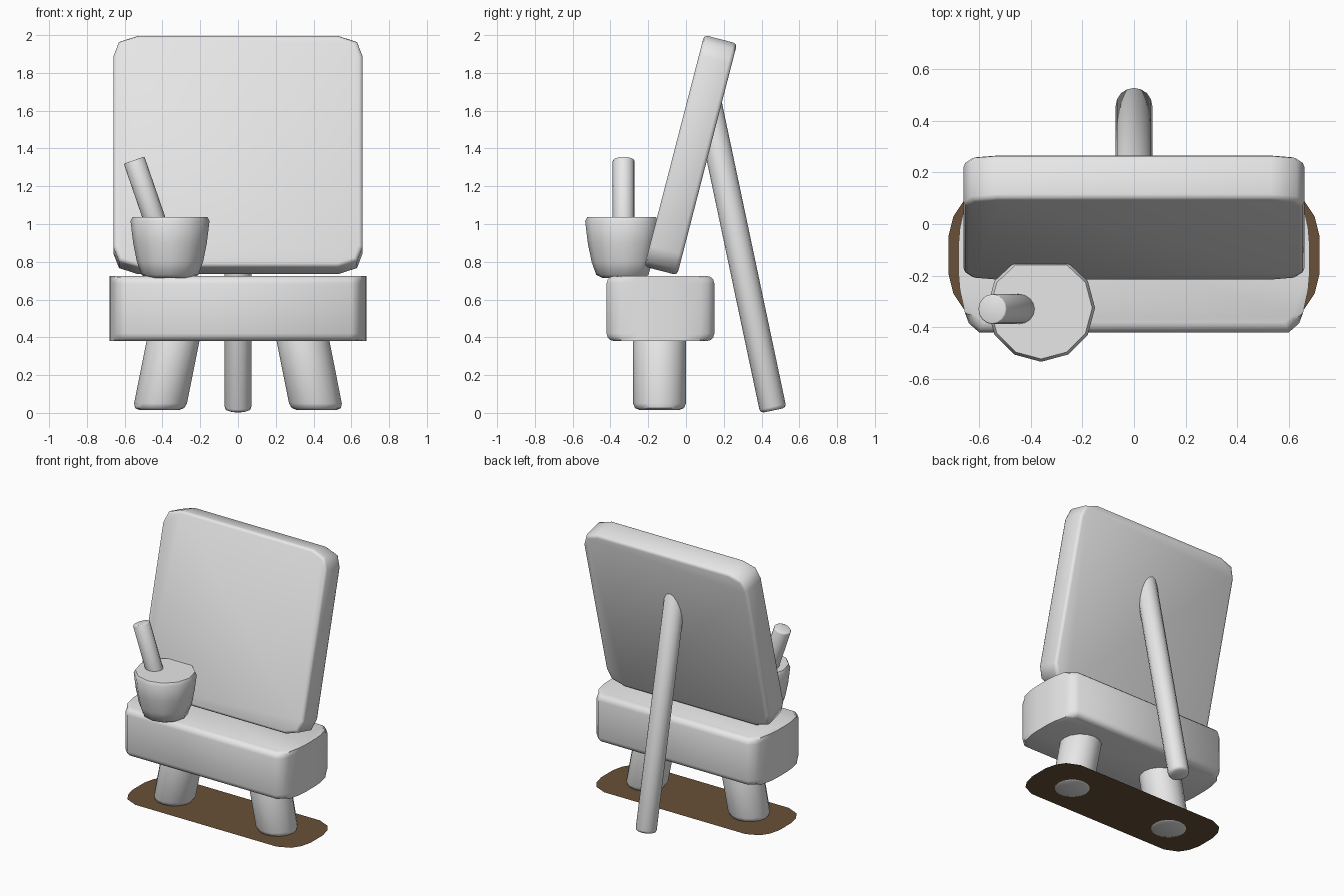
import bpy, bmesh, math
from mathutils import Matrix, Vector

cube = bpy.data.objects.get("Cube")
if cube:
    bpy.data.objects.remove(cube, do_unlink=True)


def material(name, rgb):
    m = bpy.data.materials.new(name)
    m.use_nodes = True
    m.diffuse_color = (*rgb, 1)
    m.node_tree.nodes["Principled BSDF"].inputs["Base Color"].default_value = (*rgb, 1)
    return m


GREY = material("light grey", (0.8, 0.8, 0.8))
BROWN = material("dark brown", (0.14, 0.08, 0.038))


def finish(name, bm, mat, angle=50):
    bmesh.ops.recalc_face_normals(bm, faces=bm.faces)
    mesh = bpy.data.meshes.new(name)
    bm.to_mesh(mesh)
    bm.free()
    mesh.materials.append(mat)
    ob = bpy.data.objects.new(name, mesh)
    bpy.context.collection.objects.link(ob)
    bpy.ops.object.select_all(action='DESELECT')
    ob.select_set(True)
    bpy.context.view_layer.objects.active = ob
    bpy.ops.object.shade_smooth_by_angle(angle=math.radians(angle))
    return ob


def four_way(quarter):
    """Mirror a quarter outline (listed from +x round to +y) into a full loop."""
    half = quarter + [(-x, y) for x, y in reversed(quarter)]
    return half + [(-x, -y) for x, y in half]


def prism(outline, z0, z1, bevel, segments=2):
    """Upright prism whose top and bottom rims are rounded."""
    bm = bmesh.new()
    rings = [[bm.verts.new((x, y, z)) for x, y in outline] for z in (z0, z1)]
    rims = [e for ring in rings for e in bm.faces.new(ring).edges]
    n = len(outline)
    for i in range(n):
        j = (i + 1) % n
        bm.faces.new((rings[0][i], rings[0][j], rings[1][j], rings[1][i]))
    if bevel:
        bmesh.ops.bevel(bm, geom=rims, offset=bevel, segments=segments,
                        profile=0.5, affect='EDGES')
    return bm


def circle(r, sides=16):
    return [(r * math.cos(math.tau * i / sides), r * math.sin(math.tau * i / sides))
            for i in range(sides)]


def rod(name, start, end, r, bevel):
    """Round stick between two points."""
    start, end = Vector(start), Vector(end)
    axis = end - start
    bm = prism(circle(r), 0, axis.length, bevel)
    turn = axis.to_track_quat('Z', 'Y').to_matrix().to_4x4()
    bm.transform(Matrix.Translation(start) @ turn)
    return finish(name, bm, GREY)


# Ground patch
bm = bmesh.new()
patch = four_way([(0.72, 0.07), (0.70, 0.15), (0.66, 0.21), (0.57, 0.25)])
bm.faces.new([bm.verts.new((x, y - 0.12, 0.02)) for x, y in patch])
finish("ground_patch", bm, BROWN)

# Seat with bowed ends
seat = four_way([(0.68, 0.06), (0.675, 0.12), (0.655, 0.21), (0.64, 0.25), (0.6, 0.285)])
bm = prism(seat, 0.38, 0.725, 0.04, 3)
bm.transform(Matrix.Translation((0, -0.135, 0)))
finish("seat", bm, GREY)

# Splayed front legs
for side, name in ((1, "left_leg"), (-1, "right_leg")):
    bm = prism(circle(0.14), 0.015, 0.5, 0.035)
    for v in bm.verts:
        v.co.x += side * (0.42 - 0.2 * v.co.z)
        v.co.y -= 0.14
    finish(name, bm, GREY)

# Rear prop
rod("rear_prop", (0, 0.462, 0.013), (0, 0.115, 1.655), 0.071, 0.02)

# Leaning back board with clipped corners
board = four_way([(0.66, 0.52), (0.63, 0.6), (0.53, 0.633)])
bm = prism(board, -0.09, 0.09, 0.02)
bm.transform(Matrix.Translation((0, 0.025, 1.365)) @ Matrix.Rotation(math.radians(75.5), 4, 'X'))
finish("back_board", bm, GREY)

# Pot, flattened where it meets the board
bm = bmesh.new()
loops = []
for r, z in ((0.12, 0.715), (0.15, 0.73), (0.175, 0.8), (0.195, 0.9), (0.209, 1.015), (0.198, 1.038)):
    loops.append([bm.verts.new((x - 0.36, min(y, r * 0.84) - 0.325, z))
                  for i, (x, y) in enumerate(circle(r, 12)) if i != 3])
for low, high in zip(loops, loops[1:]):
    for i in range(len(low)):
        j = (i + 1) % len(low)
        bm.faces.new((low[i], low[j], high[j], high[i]))
bm.faces.new(loops[0])
bm.faces.new(loops[-1])
finish("pot", bm, GREY)

# Stick standing in the pot
rod("pot_stick", (-0.42, -0.33, 0.96), (-0.55, -0.33, 1.338), 0.058, 0.006)
